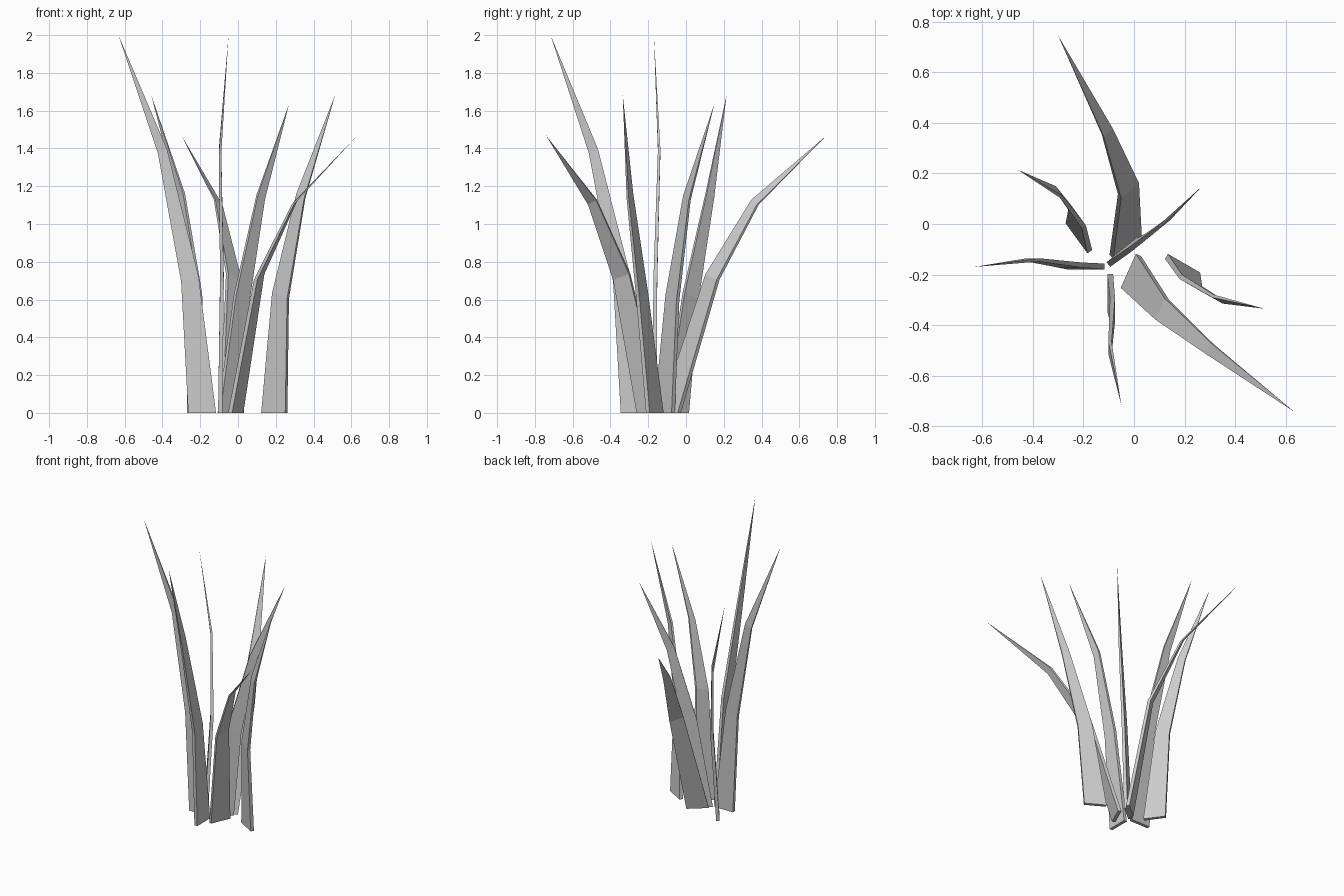
import bpy, bmesh
from math import radians, cos, sin
from mathutils import Vector

if "Cube" in bpy.data.objects:
    bpy.data.objects.remove(bpy.data.objects["Cube"])

# Shared blade section at base, lower bend, upper bend
WIDTHS = (0.147, 0.092, 0.048)
THICKS = (0.023, 0.020, 0.013)
TILT = (0.0, 0.015, 0.012)

# Heights of lower bend, upper bend and tip
TALL = (0.71, 1.385, 2.0)
MID = (0.62, 1.15, 1.685)
LOW = (0.72, 1.115, 1.47)


def blade(name, heading, heights, path):
    """Flat tapered blade: rectangular sections along a path, ending in a point."""
    a = radians(heading)
    along = Vector((cos(a), sin(a), 0))
    across = Vector((-sin(a), cos(a), 0))
    zs = (0.0,) + heights
    bm = bmesh.new()
    rings = []
    for i in range(3):
        c = Vector((*path[i], zs[i]))
        u = along * WIDTHS[i] / 2 - Vector((0, 0, TILT[i]))
        v = across * THICKS[i] / 2
        rings.append([bm.verts.new(c + u * s + v * t)
                      for s, t in ((-1, -1), (1, -1), (1, 1), (-1, 1))])
    tip = bm.verts.new((*path[3], zs[3]))
    bm.faces.new(rings[0][::-1])
    for k in range(4):
        n = (k + 1) % 4
        for lo, hi in zip(rings, rings[1:]):
            bm.faces.new((lo[k], lo[n], hi[n], hi[k]))
        bm.faces.new((rings[2][k], rings[2][n], tip))
    bmesh.ops.recalc_face_normals(bm, faces=bm.faces)
    me = bpy.data.meshes.new(name)
    bm.to_mesh(me)
    bm.free()
    ob = bpy.data.objects.new(name, me)
    bpy.context.collection.objects.link(ob)


# Tall blades
blade("tall_blade_left", 180, TALL,
      ((-0.19, -0.168), (-0.255, -0.162), (-0.40, -0.142), (-0.633, -0.17)))
blade("tall_blade_front", -90, TALL,
      ((-0.094, -0.272), (-0.085, -0.34), (-0.095, -0.49), (-0.05, -0.717)))

# Medium blades
blade("medium_blade_right", -30, MID,
      ((0.192, -0.165), (0.225, -0.232), (0.333, -0.297), (0.515, -0.335)))
blade("medium_blade_back_left", 126, MID,
      ((-0.218, -0.05), (-0.225, 0.025), (-0.30, 0.126), (-0.46, 0.215)))
blade("medium_blade_back_right", 39, (0.61, 1.14, 1.635),
      ((-0.044, -0.114), (0.02, -0.072), (0.12, 0.005), (0.27, 0.15)))

# Low, wide-leaning blades
blade("low_blade_front_right", -114, LOW,
      ((-0.012, -0.19), (0.112, -0.34), (0.30, -0.495), (0.633, -0.742)))
blade("low_blade_back", 40, LOW,
      ((-0.033, -0.083), (-0.022, 0.14), (-0.105, 0.365), (-0.30, 0.745)))
